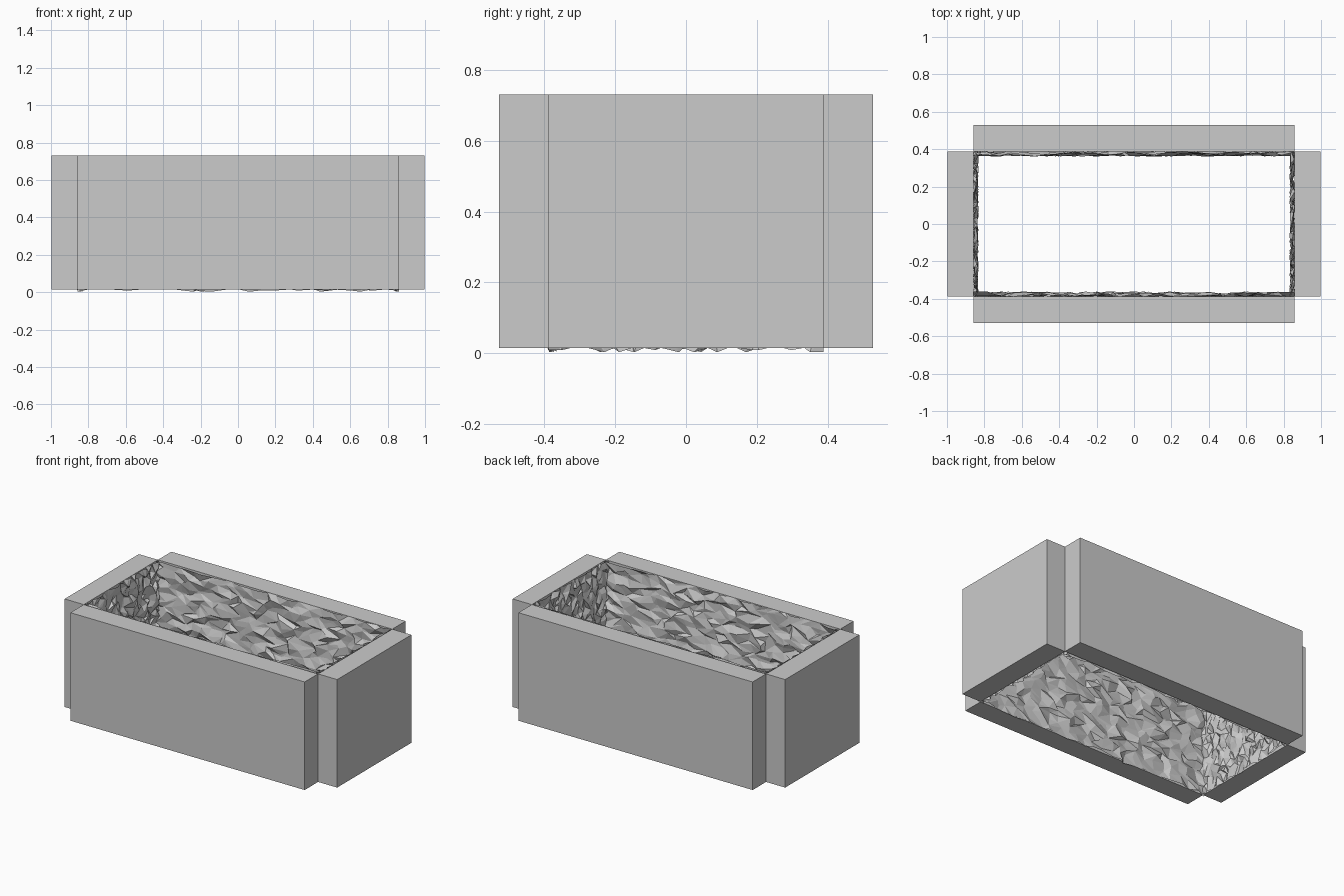
import bpy, bmesh, random
from mathutils import Matrix, Vector
from math import pi

if "Cube" in bpy.data.objects:
    bpy.data.objects.remove(bpy.data.objects["Cube"])

random.seed(7)
Z0, Z1 = 0.015, 0.73      # wall bottom and top
IX, IY = 0.858, 0.388     # inner half sizes
T = 0.14                  # wall thickness


def finish(bm, name):
    mesh = bpy.data.meshes.new(name)
    bm.to_mesh(mesh)
    bm.free()
    ob = bpy.data.objects.new(name, mesh)
    bpy.context.collection.objects.link(ob)
    return ob


def box(name, centre, size):
    bm = bmesh.new()
    bmesh.ops.create_cube(bm, size=1)
    bmesh.ops.scale(bm, vec=size, verts=bm.verts)
    bmesh.ops.translate(bm, vec=centre, verts=bm.verts)
    return finish(bm, name)


def rock_face(name, half, dist, angle, cols=26, rows=18):
    """Jittered, triangulated sheet facing inwards from the wall at +y."""
    bm = bmesh.new()
    dx, dz = 2 * half / cols, (Z1 - Z0) / rows
    grid = []
    for j in range(rows + 1):
        line = []
        for i in range(cols + 1):
            x = -half + i * dx
            z = Z0 + j * dz
            if 0 < i < cols:
                x += random.uniform(-.42, .42) * dx
            if 0 < j < rows:
                z += random.uniform(-.42, .42) * dz
            elif j == 0:
                z += random.choice((0, 0, 0, -.006, -.012))
            depth = random.uniform(-.004, .027)
            line.append(bm.verts.new((x, dist - depth, z)))
        grid.append(line)
    for j in range(rows):
        for i in range(cols):
            a, b = grid[j][i], grid[j][i + 1]
            c, d = grid[j + 1][i + 1], grid[j + 1][i]
            tris = ((a, b, c), (a, c, d)) if random.random() < .5 else ((a, b, d), (b, c, d))
            for t in tris:
                bm.faces.new(t)
    bm.transform(Matrix.Rotation(angle, 4, 'Z'))
    # rest the lowest stone on the ground plane
    for v in bm.verts:
        v.co.z = max(v.co.z, 0.003)
    return finish(bm, name)


zc, h = (Z0 + Z1) / 2, Z1 - Z0

# Outer wall slabs
for name, s in (("front_wall", -1), ("back_wall", 1)):
    box(name, Vector((0, s * (IY + T / 2), zc)), Vector((2 * IX, T, h)))
for name, s in (("left_wall", -1), ("right_wall", 1)):
    box(name, Vector((s * (IX + T / 2), 0, zc)), Vector((T, 2 * IY, h)))

# Rough stone inner linings
rock_face("back_rock_lining", IX, IY, 0)
rock_face("front_rock_lining", IX, IY, pi)
rock_face("left_rock_lining", IY, IX, pi / 2)
rock_face("right_rock_lining", IY, IX, -pi / 2)
